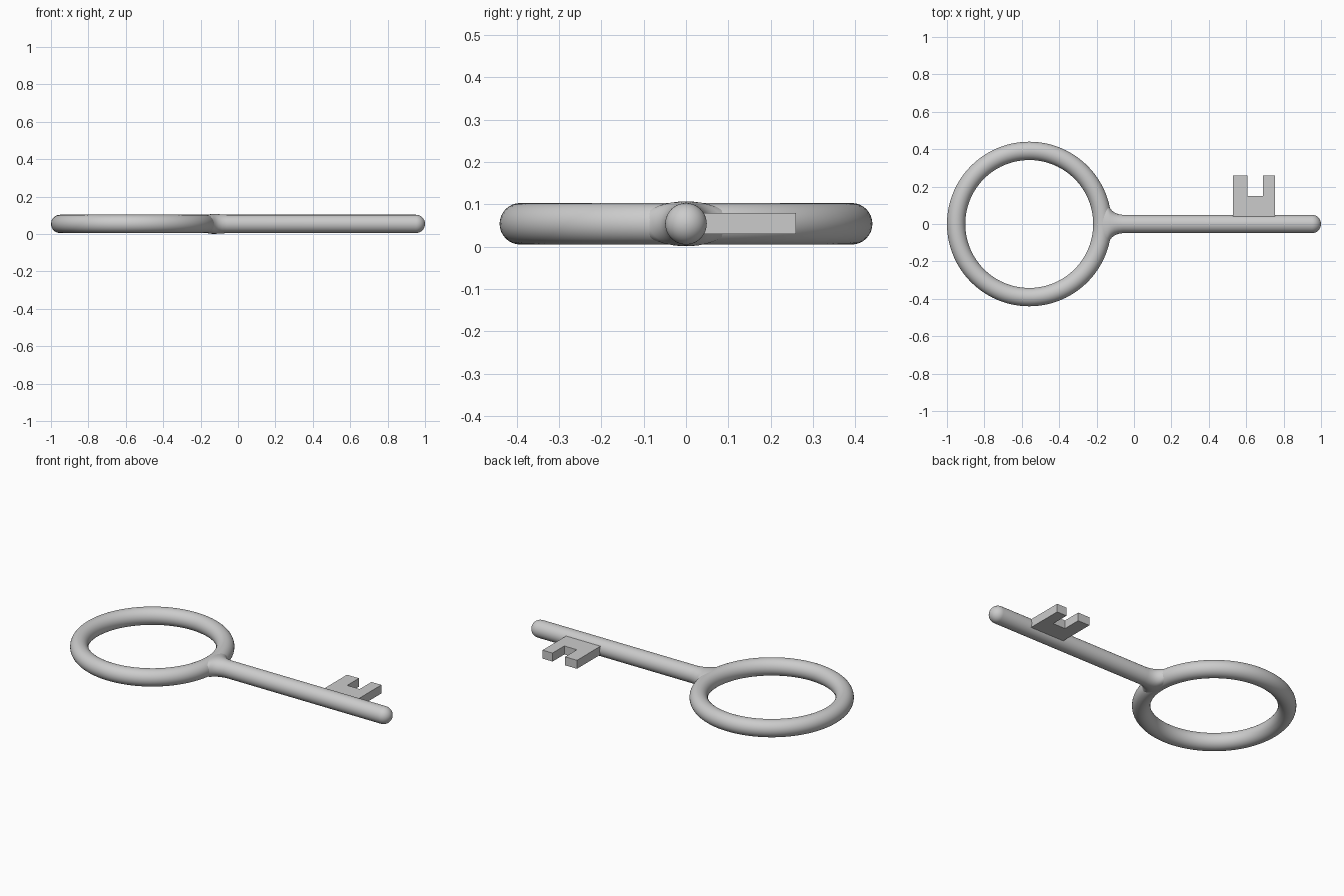
import bpy, bmesh, math

cube = bpy.data.objects.get("Cube")
if cube:
    bpy.data.objects.remove(cube, do_unlink=True)

MID_Z = 0.054      # height of the key's centre plane
TUBE = 0.049       # radius of ring tube and shaft

metal = bpy.data.materials.new("grey metal")
metal.use_nodes = True
colour = (0.6, 0.6, 0.6, 1)
metal.diffuse_color = colour
metal.node_tree.nodes["Principled BSDF"].inputs["Base Color"].default_value = colour


def finish(bm, name, smooth):
    bmesh.ops.recalc_face_normals(bm, faces=bm.faces)
    for f in bm.faces:
        f.smooth = smooth
    mesh = bpy.data.meshes.new(name)
    bm.to_mesh(mesh)
    bm.free()
    mesh.materials.append(metal)
    if smooth:
        mesh.set_sharp_from_angle(angle=math.radians(50))
    obj = bpy.data.objects.new(name, mesh)
    bpy.context.collection.objects.link(obj)
    return obj


def loft_along_x(name, sections, sides=40):
    """Skin elliptical sections given as (x, half width, half height)."""
    bm = bmesh.new()
    loops = []
    for x, w, h in sections:
        angles = [2 * math.pi * i / sides for i in range(sides)]
        loops.append([bm.verts.new((x, w * math.cos(a), MID_Z + h * math.sin(a)))
                      for a in angles])
    for a, b in zip(loops, loops[1:]):
        for i in range(sides):
            j = (i + 1) % sides
            bm.faces.new((a[i], a[j], b[j], b[i]))
    bm.faces.new(loops[0])
    bm.faces.new(loops[-1])
    return finish(bm, name, True)


# Round handle ring
bpy.ops.mesh.primitive_torus_add(location=(-0.56, 0, MID_Z), major_radius=0.391,
                                 minor_radius=TUBE, major_segments=96, minor_segments=32)
ring = bpy.context.object
ring.name = "handle_ring"
ring.data.materials.append(metal)
ring.data.shade_smooth()

# Shaft with a flared neck blending into the ring and a round tip
neck = [(-0.18, 0.135, 0.047), (-0.155, 0.12, 0.051), (-0.14, 0.105, 0.053),
        (-0.13, 0.088, 0.053), (-0.12, 0.074, 0.053), (-0.105, 0.061, 0.052),
        (-0.085, 0.053, 0.051), (-0.06, TUBE, TUBE)]
tip = []
for i in range(12):
    a = math.radians(90 * i / 11.1)
    tip.append((1 - TUBE + TUBE * math.sin(a), TUBE * math.cos(a), TUBE * math.cos(a)))
loft_along_x("shaft", neck + tip)

# Flat notched bit
outline = [(0.53, 0.02), (0.755, 0.02), (0.755, 0.26), (0.69, 0.26),
           (0.69, 0.15), (0.608, 0.15), (0.608, 0.26), (0.53, 0.26)]
bm = bmesh.new()
face = bm.faces.new([bm.verts.new((x, y, 0.03)) for x, y in outline])
extruded = bmesh.ops.extrude_face_region(bm, geom=[face], use_keep_orig=True)
top = [v for v in extruded["geom"] if isinstance(v, bmesh.types.BMVert)]
bmesh.ops.translate(bm, verts=top, vec=(0, 0, 0.05))
finish(bm, "key_bit", False)
